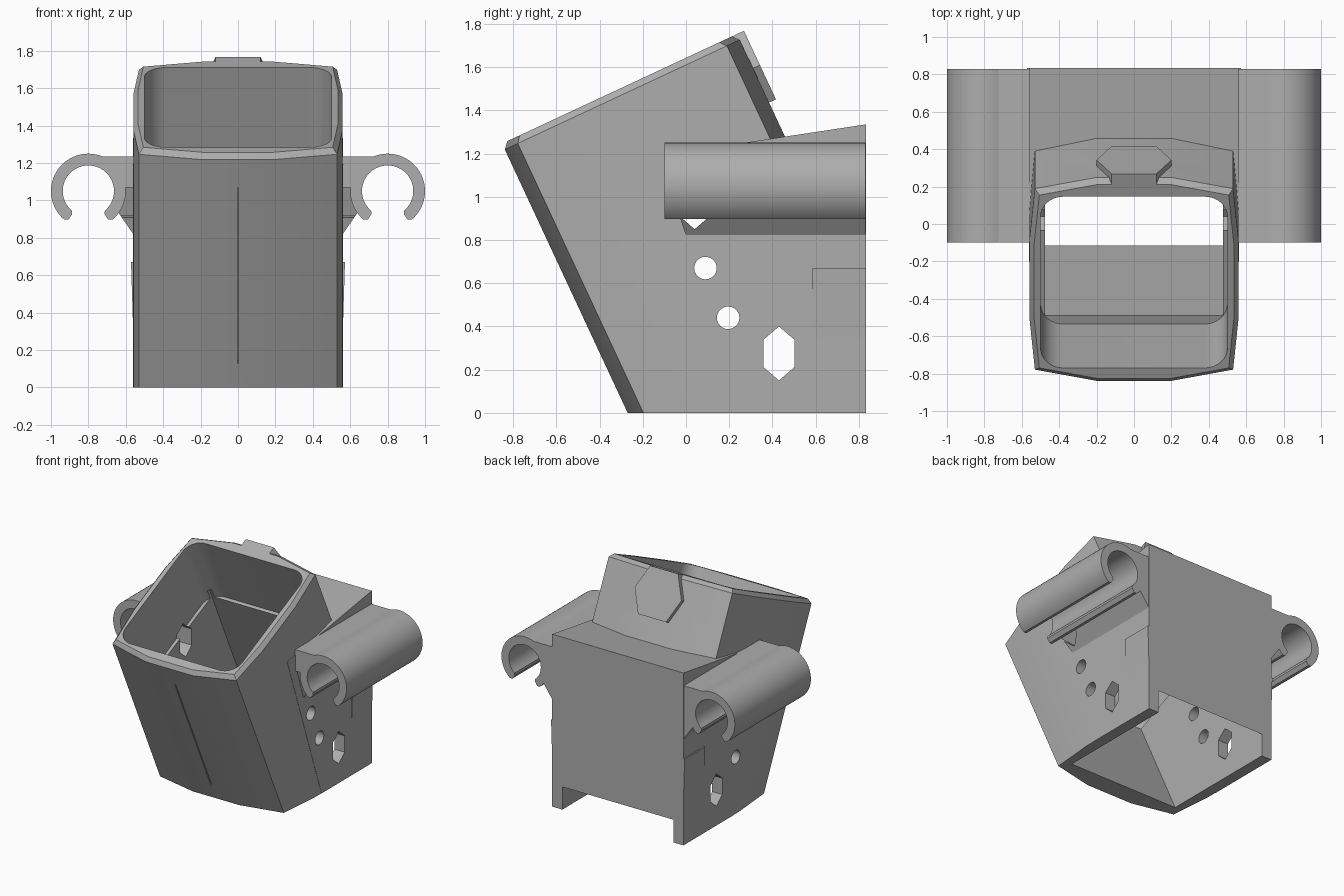
import bpy, bmesh, math
from mathutils import Vector

if "Cube" in bpy.data.objects:
    bpy.data.objects.remove(bpy.data.objects["Cube"])

mat = bpy.data.materials.new("plain grey")
mat.diffuse_color = (0.42, 0.42, 0.42, 1)
mat.use_nodes = True
mat.node_tree.nodes["Principled BSDF"].inputs["Base Color"].default_value = mat.diffuse_color
TILT = math.radians(25)
U = Vector((0, -math.sin(TILT), math.cos(TILT)))   # along the tube
N = Vector((0, math.cos(TILT), math.sin(TILT)))    # across, front to back
P0 = Vector((0, -0.27, 0))


def loft(name, loops, cuts=()):
    """Skin matching loops, cap both ends, then trim with planes."""
    bm = bmesh.new()
    rings = [[bm.verts.new(p) for p in lp] for lp in loops]
    n = len(rings[0])
    for a, b in zip(rings, rings[1:]):
        for i in range(n):
            j = (i + 1) % n
            bm.faces.new((a[i], a[j], b[j], b[i]))
    bm.faces.new(rings[0][::-1])
    bm.faces.new(rings[-1])
    for co, no in cuts:
        g = bm.verts[:] + bm.edges[:] + bm.faces[:]
        r = bmesh.ops.bisect_plane(bm, geom=g, plane_co=co, plane_no=no, clear_outer=True)
        edges = [e for e in r["geom_cut"] if isinstance(e, bmesh.types.BMEdge)]
        bmesh.ops.contextual_create(bm, geom=edges)
    bmesh.ops.recalc_face_normals(bm, faces=bm.faces[:])
    me = bpy.data.meshes.new(name)
    bm.to_mesh(me)
    bm.free()
    me.materials.append(mat)
    ob = bpy.data.objects.new(name, me)
    bpy.context.collection.objects.link(ob)
    return ob


def tilted(section, s):
    return [P0 + Vector((x, 0, 0)) + N * d + U * s for x, d in section]


def along_y(prof, y0, y1, side=1):
    return [[(side * x, y, z) for x, z in prof] for y in (y0, y1)]


def along_x(prof, x0, x1):
    return [[(x, y, z) for y, z in prof] for x in (x0, x1)]


def boolean(ob, other, op):
    m = ob.modifiers.new(op.lower(), "BOOLEAN")
    m.operation, m.object, m.solver = op, other, "EXACT"
    bpy.context.view_layer.objects.active = ob
    bpy.ops.object.modifier_apply(modifier=m.name)


def discard(*obs):
    for o in obs:
        bpy.data.objects.remove(o)


# tilted tube with bowed faces and a chamfered rim
half = [(0.2, 0), (0.53, 0.066), (0.56, 0.38), (0.56, 0.82), (0.53, 1.134), (0.2, 1.2)]
outer = half + [(-x, d) for x, d in reversed(half)]
lip = [(x * 0.955, 0.6 + (d - 0.6) * 0.955) for x, d in outer]
body = loft("tilted_housing",
            [tilted(outer, -1), tilted(outer, 1.345), tilted(lip, 1.375)],
            [((0, 0, 0), (0, 0, -1)), ((0, 0.832, 0), (0, 1, 0))])

# upright block behind the tube
block = loft("block", along_x([(0.22, 0), (0.834, 0), (0.834, 1.335), (0.27, 1.25), (-0.2, 1.18)],
                              -0.562, 0.562))
boolean(body, block, "UNION")

# six-sided plate on the back of the tube
C = P0 + U * 1.2
hexa = [(0.2, 0), (0.12, 0.175), (-0.12, 0.175), (-0.2, 0), (-0.12, -0.175), (0.12, -0.175)]
plate = loft("back_plate", [[C + Vector((x, 0, 0)) + U * s + N * d for x, s in hexa]
                            for d in (1.16, 1.235)])
boolean(body, plate, "UNION")
discard(block, plate)

# rounded bore, narrower square passage, front slit
rounded = []
for cx, cd, a0 in ((0.38, 0.98, 0), (-0.38, 0.98, 90), (-0.38, 0.21, 180), (0.38, 0.21, 270)):
    for k in range(9):
        a = math.radians(a0 + k * 11.25)
        rounded.append((cx + 0.12 * math.cos(a), cd + 0.12 * math.sin(a)))
square = [(-0.475, 0.14), (0.475, 0.14), (0.475, 1.075), (-0.475, 1.075)]
slit = [(-0.004, -0.1), (0.004, -0.1), (0.004, 0.04), (-0.004, 0.04)]
for sec, s0, s1 in ((rounded, 0.82, 1.6), (square, -1.2, 0.9), (slit, 0.14, 1.18)):
    c = loft("cutter", [tilted(sec, s0), tilted(sec, s1)])
    boolean(body, c, "DIFFERENCE")
    discard(c)


# side holes: two round, two six-sided
def round_hole(y, z):
    return [(y + 0.052 * math.cos(k * math.pi / 16), z + 0.052 * math.sin(k * math.pi / 16))
            for k in range(32)]


def hex_hole(y, z):
    return [(y + a, z + b) for a, b in ((0, 0.125), (-0.072, 0.063), (-0.072, -0.063),
                                        (0, -0.125), (0.072, -0.063), (0.072, 0.063))]


upper_hex = hex_hole(0.04, 0.975)
for prof in (round_hole(0.09, 0.67), round_hole(0.195, 0.44), hex_hole(0.43, 0.275), upper_hex):
    c = loft("cutter", along_x(prof, -0.7, 0.7))
    boolean(body, c, "DIFFERENCE")
    discard(c)

# open ring profile for the clips
CX, CZ, R, r = 0.8, 1.05, 0.2, 0.137


def arc(rad, a0, a1, n):
    return [(CX + rad * math.cos(math.radians(a0 + (a1 - a0) * k / n)),
             CZ + rad * math.sin(math.radians(a0 + (a1 - a0) * k / n))) for k in range(n + 1)]


mid = (R + r) / 2
ring = arc(R, -50, 230, 48) + arc(mid + 0.018, 235, 235, 1)[:1] + arc(mid - 0.018, 235, 235, 1)[:1] \
    + arc(r, 230, -50, 48) + arc(mid - 0.018, -55, -55, 1)[:1] + arc(mid + 0.018, -55, -55, 1)[:1]
arm = [(0.54, 1.235), (0.74, 1.235), (0.655, 1.14), (0.625, 1.07), (0.54, 1.07)]
bracket = [(0.54, 0.82), (0.56, 0.82), (0.64, 0.935), (0.625, 1.08), (0.54, 1.08)]
step = [(0.55, 0.35), (0.562, 0.35), (0.572, 0.67), (0.55, 0.67)]

parts = [body]
for side, tag in ((1, "right"), (-1, "left")):
    clip = loft(tag + "_clip", along_y(ring, -0.1, 0.83, side))
    clip_arm = loft(tag + "_clip_arm", along_y(arm, -0.1, 0.83, side))
    boolean(clip, clip_arm, "UNION")
    discard(clip_arm)
    # sloped support under the clip, pierced by the upper hole
    lo = [(side * x, 0.0 - 0.33 * (z - 0.82), z) for x, z in bracket]
    support = loft(tag + "_clip_support", [lo, along_y(bracket, 0, 0.83, side)[1]])
    c = loft("cutter", along_x(upper_hex, -0.7, 0.7))
    boolean(support, c, "DIFFERENCE")
    discard(c)
    # shallow tapered step on the side wall
    wedge = loft(tag + "_wall_step", along_y(step, 0.585, 0.834, side))
    parts += [clip, support, wedge]

# smooth rounded surfaces, keep edges crisp
for ob in parts:
    bpy.ops.object.select_all(action="DESELECT")
    ob.select_set(True)
    bpy.context.view_layer.objects.active = ob
    bpy.ops.object.shade_smooth_by_angle(angle=math.radians(20))
    ob.select_set(False)
